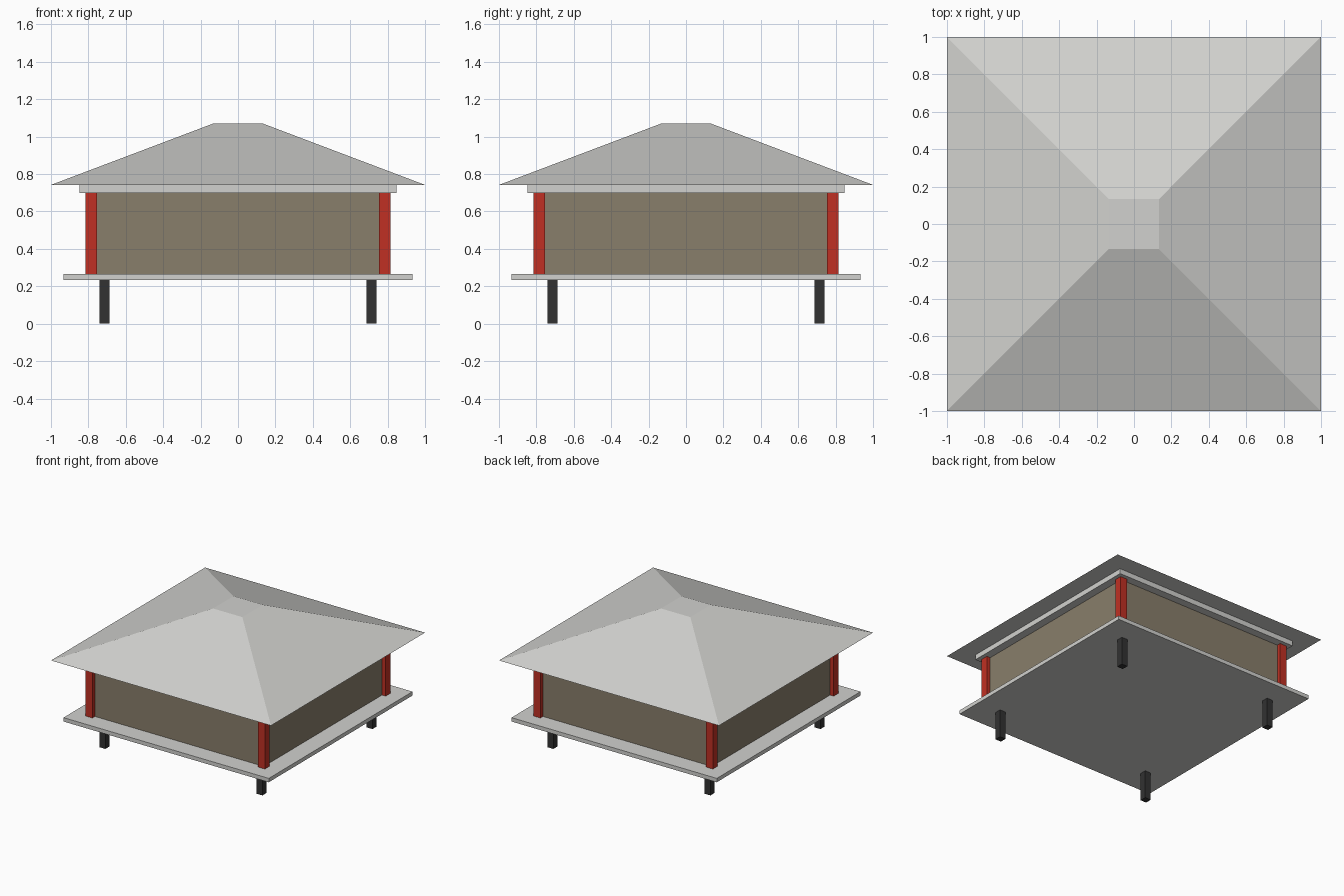
import bpy
from math import radians, sqrt

cube = bpy.data.objects.get("Cube")
if cube:
    bpy.data.objects.remove(cube, do_unlink=True)


def material(name, rgb):
    mat = bpy.data.materials.new(name)
    mat.use_nodes = True
    color = (*rgb, 1)
    mat.diffuse_color = color
    mat.node_tree.nodes["Principled BSDF"].inputs["Base Color"].default_value = color
    return mat


stone = material("pale grey", (0.64, 0.64, 0.62))
red = material("red paint", (0.53, 0.03, 0.017))
clay = material("brown wall", (0.25, 0.21, 0.147))
dark = material("dark timber", (0.032, 0.032, 0.032))


def box(name, mat, half, bottom, top, x=0, y=0):
    """Square block of given half width between two heights."""
    bpy.ops.mesh.primitive_cube_add(size=1, location=(x, y, (bottom + top) / 2))
    obj = bpy.context.object
    obj.name = name
    obj.scale = (2 * half, 2 * half, top - bottom)
    bpy.ops.object.transform_apply(location=False, rotation=False, scale=True)
    obj.data.materials.append(mat)
    return obj


# Floor, walls and eaves beam
box("floor_platform", stone, 0.933, 0.233, 0.265)
box("walls", clay, 0.782, 0.265, 0.70)
box("eaves_beam", stone, 0.848, 0.70, 0.742)

# Stilts and corner columns
for side, sx in (("left", 1), ("right", -1)):
    for end, sy in (("front", -1), ("back", 1)):
        box(f"{end}_{side}_stilt", dark, 0.027, 0, 0.233, sx * 0.714, sy * 0.714)
        box(f"{end}_{side}_column", red, 0.031, 0.265, 0.70, sx * 0.784, sy * 0.784)

# Flat-topped hipped roof
bpy.ops.mesh.primitive_cone_add(vertices=4, radius1=sqrt(2), radius2=0.133 * sqrt(2),
                                depth=0.328, location=(0, 0, 0.906),
                                rotation=(0, 0, radians(45)))
roof = bpy.context.object
roof.name = "roof"
bpy.ops.object.transform_apply(location=False, rotation=True, scale=False)
roof.data.materials.append(stone)
